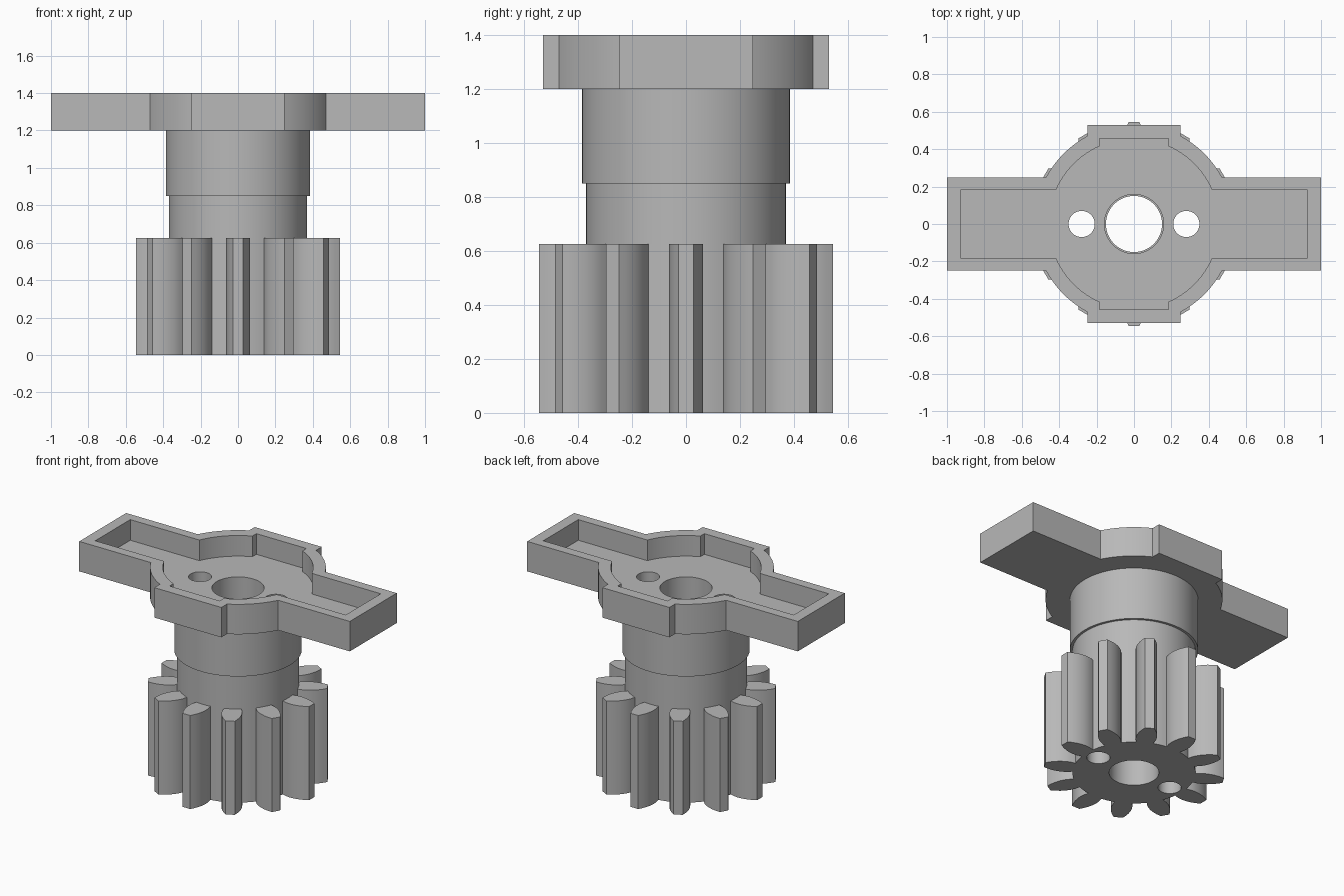
import bpy, bmesh
from math import sin, cos, asin, pi, sqrt
from mathutils import Vector, Matrix

if "Cube" in bpy.data.objects:
    bpy.data.objects.remove(bpy.data.objects["Cube"])

grey = bpy.data.materials.new("plain grey")
grey.use_nodes = True
color = (0.48, 0.48, 0.48, 1)
grey.diffuse_color = color
grey.node_tree.nodes["Principled BSDF"].inputs["Base Color"].default_value = color


def circle(r, cx=0, n=96):
    return [(cx + r * cos(2 * pi * i / n), r * sin(2 * pi * i / n)) for i in range(n)]


def prism(name, outlines, z0, z1):
    """Extrude one or more closed outlines from z0 to z1."""
    bm = bmesh.new()
    for pts in outlines:
        face = bm.faces.new([bm.verts.new((x, y, z0)) for x, y in pts])
        ext = bmesh.ops.extrude_face_region(bm, geom=[face], use_keep_orig=True)
        verts = [g for g in ext["geom"] if isinstance(g, bmesh.types.BMVert)]
        bmesh.ops.translate(bm, verts=verts, vec=(0, 0, z1 - z0))
    bmesh.ops.recalc_face_normals(bm, faces=bm.faces[:])
    mesh = bpy.data.meshes.new(name)
    bm.to_mesh(mesh)
    bm.free()
    mesh.materials.append(grey)
    ob = bpy.data.objects.new(name, mesh)
    bpy.context.collection.objects.link(ob)
    return ob


def cut(ob, outlines, z0, z1):
    """Subtract prisms from a part."""
    cutter = prism("cutter", outlines, z0, z1)
    mod = ob.modifiers.new("cut", "BOOLEAN")
    mod.operation, mod.solver, mod.object = "DIFFERENCE", "EXACT", cutter
    bpy.context.view_layer.objects.active = ob
    bpy.ops.object.modifier_apply(modifier=mod.name)
    bpy.data.objects.remove(cutter)


def finish(ob):
    bpy.ops.object.select_all(action="DESELECT")
    ob.select_set(True)
    bpy.context.view_layer.objects.active = ob
    bpy.ops.object.shade_smooth_by_angle(angle=pi / 7)


def handle_outline(length, half, r, depth, steps=14):
    """Disc with two long side arms and two short front and back lobes."""
    a0, a1 = asin(half / r), pi / 2 - asin(half / r)
    quarter = [(length, half)]
    quarter += [(r * cos(a0 + (a1 - a0) * i / steps), r * sin(a0 + (a1 - a0) * i / steps))
                for i in range(steps + 1)]
    quarter.append((half, depth))
    left = [(-x, y) for x, y in reversed(quarter)]
    top = quarter + left
    return top + [(-x, -y) for x, y in top]


def gear_outline(teeth=12, root=0.37):
    """Bulging teeth with narrow flat tips around a round root."""
    flank = [(0.40, 0.061), (0.43, 0.063), (0.46, 0.06), (0.49, 0.053),
             (0.52, 0.041), (0.545, 0.028)]
    w = 0.052
    flank = [(sqrt(root ** 2 - w ** 2), w)] + flank
    tooth = [(r, -h) for r, h in flank] + [(r, h) for r, h in reversed(flank)]
    pts = []
    half = asin(w / root)
    gap = 2 * pi / teeth - 2 * half
    for k in range(teeth):
        a = 2 * pi * k / teeth
        rot = Matrix.Rotation(a, 2)
        pts += [tuple(rot @ Vector(p)) for p in tooth]
        pts += [(root * cos(a + half + gap * i / 4), root * sin(a + half + gap * i / 4))
                for i in range(1, 4)]
    return pts


# Solid parts, stacked from the bottom
gear = prism("gear", [gear_outline()], 0, 0.625)
shaft = prism("shaft", [circle(0.37)], 0.625, 0.85)
collar = prism("collar", [circle(0.386)], 0.85, 1.2)
handle = prism("handle_plate", [handle_outline(1, 0.248, 0.532, 0.53)], 1.2, 1.4)

# Recess in the top of the handle
cut(handle, [handle_outline(0.926, 0.185, 0.455, 0.458)], 1.262, 1.5)

# Centre bore and two pin holes through everything
pins = [circle(0.07, s * 0.28, 48) for s in (-1, 1)]
for part, bore in ((gear, 0.15), (shaft, 0.15), (collar, 0.158), (handle, 0.158)):
    cut(part, [circle(bore)] + pins, -0.2, 1.6)
    finish(part)
